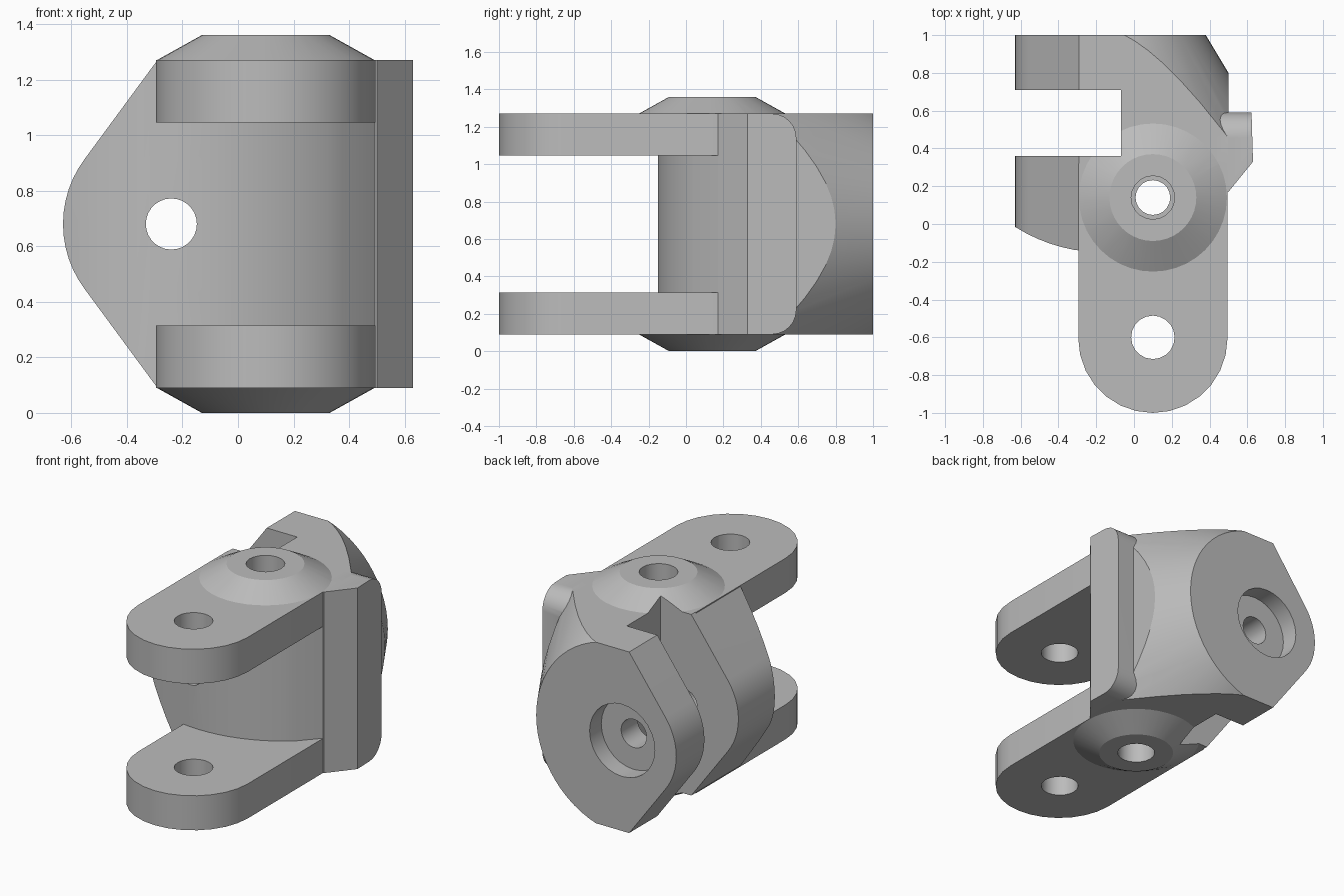
import bpy, bmesh
from math import sin, cos, pi, radians, atan2

if "Cube" in bpy.data.objects:
    bpy.data.objects.remove(bpy.data.objects["Cube"])

MID = 0.68                    # mirror height of the whole part
PIN_X, PIN_Y = 0.1, 0.14      # vertical pin axis
BORE_X = -0.24                # horizontal bore axis
LOW, HIGH = 0.09, 1.27

metal = bpy.data.materials.new("plain grey metal")
metal.use_nodes = True
grey = (0.5, 0.5, 0.5, 1)
metal.diffuse_color = grey
metal.node_tree.nodes["Principled BSDF"].inputs["Base Color"].default_value = grey


def arc(cx, cy, r, start, end, steps):
    angles = [radians(start + (end - start) * i / steps) for i in range(steps + 1)]
    return [(cx + r * cos(a), cy + r * sin(a)) for a in angles]


def loft(name, rings):
    """Closed solid through a list of matching 3D rings."""
    bm = bmesh.new()
    rows = [[bm.verts.new(p) for p in ring] for ring in rings]
    n = len(rows[0])
    for a, b in zip(rows, rows[1:]):
        for i in range(n):
            j = (i + 1) % n
            bm.faces.new((a[i], a[j], b[j], b[i]))
    bm.faces.new(rows[0])
    bm.faces.new(rows[-1])
    bmesh.ops.recalc_face_normals(bm, faces=bm.faces)
    mesh = bpy.data.meshes.new(name)
    bm.to_mesh(mesh)
    bm.free()
    mesh.materials.append(metal)
    obj = bpy.data.objects.new(name, mesh)
    bpy.context.collection.objects.link(obj)
    return obj


def place(p, axis, w):
    u, v = p
    return {"x": (w, u, v), "y": (u, w, v), "z": (u, v, w)}[axis]


def prism(name, pts, axis, a, b):
    return loft(name, [[place(p, axis, w) for p in pts] for w in (a, b)])


def turned(name, centre, axis, profile, sides):
    """Round solid from (radius, position along axis) pairs."""
    rings = []
    for r, w in profile:
        circle = arc(*centre, r, 0, 360, sides)[:-1]
        rings.append([place(p, axis, w) for p in circle])
    return loft(name, rings)


def combine(target, tool, operation):
    mod = target.modifiers.new(operation.lower(), "BOOLEAN")
    mod.operation, mod.solver, mod.object = operation, "EXACT", tool
    bpy.context.view_layer.objects.active = target
    bpy.ops.object.modifier_apply(modifier=mod.name)
    bpy.data.objects.remove(tool)


# Body: pointed side outline, extruded front to back
nose = arc(BORE_X, MID, 0.39, 143, 217, 12)
side = [(0.5, HIGH), (-0.29, HIGH)] + nose + [(-0.29, LOW), (0.5, LOW)]
body = prism("clevis_body", side, "y", -0.5, 1.0)

# Curved front of the body
front = arc(-0.166, 0.715, 0.865, 237.5, 309, 16) + [(0.7, 0.4), (0.7, 1.2), (-0.7, 1.2), (-0.7, 0)]
combine(body, prism("front_curve", front, "z", -0.2, 1.6), "INTERSECT")

# Conical taper at the back
taper = turned("back_taper", (BORE_X, MID), "y", [(1.64, -0.7), (0.56, 1.1)], 64)
combine(body, taper, "INTERSECT")

# Side stop plate with rounded rear corners
plate = [(0.17, LOW)] + arc(0.46, LOW + 0.13, 0.13, 270, 360, 6)
plate += arc(0.46, HIGH - 0.13, 0.13, 0, 90, 6) + [(0.17, HIGH)]
stop = prism("side_stop", plate, "x", 0.44, 0.63)
stop_plan = [(0.3, -0.012), (0.5, 0.17), (0.63, 0.33), (0.622, 0.6), (0.3, 0.6)]
combine(stop, prism("stop_plan", stop_plan, "z", -0.2, 1.6), "INTERSECT")
combine(body, stop, "UNION")

# Two prongs and their conical pin bosses
prong_plan = arc(PIN_X, -0.605, 0.395, 180, 360, 14) + [(0.495, 0.32), (-0.295, 0.32)]
for name, sign in (("upper", 1), ("lower", -1)):
    def level(h):
        return MID + sign * h
    combine(body, prism(name + "_prong", prong_plan, "z", level(0.365), level(0.59)), "UNION")
    boss = [(0.392, level(0.5)), (0.392, level(0.59)), (0.23, level(0.68))]
    combine(body, turned(name + "_boss", (PIN_X, PIN_Y), "z", boss, 40), "UNION")

# Slot across the nose
slot = [(-0.9, 0.36), (-0.07, 0.36), (-0.07, 0.71), (-0.9, 0.71)]
combine(body, prism("slot", slot, "z", -0.2, 1.6), "DIFFERENCE")

# Drilled holes, each stepped where it has a counterbore
prong_hole = [(0.115, -0.2), (0.115, 1.6)]
combine(body, turned("prong_hole", (PIN_X, -0.6), "z", prong_hole, 20), "DIFFERENCE")
pin_hole = [(0.115, -0.2), (0.115, 0.2), (0.092, 0.2), (0.092, 1.16), (0.115, 1.16), (0.115, 1.6)]
combine(body, turned("pin_hole", (PIN_X, PIN_Y), "z", pin_hole, 20), "DIFFERENCE")
bore = [(0.092, -0.5), (0.092, 0.88), (0.235, 0.88), (0.235, 1.2)]
combine(body, turned("bore", (BORE_X, MID), "y", bore, 28), "DIFFERENCE")

# Smooth curved faces, keep machined edges crisp
bpy.ops.object.select_all(action="DESELECT")
body.select_set(True)
bpy.context.view_layer.objects.active = body
bpy.ops.object.shade_smooth_by_angle(angle=radians(28))
